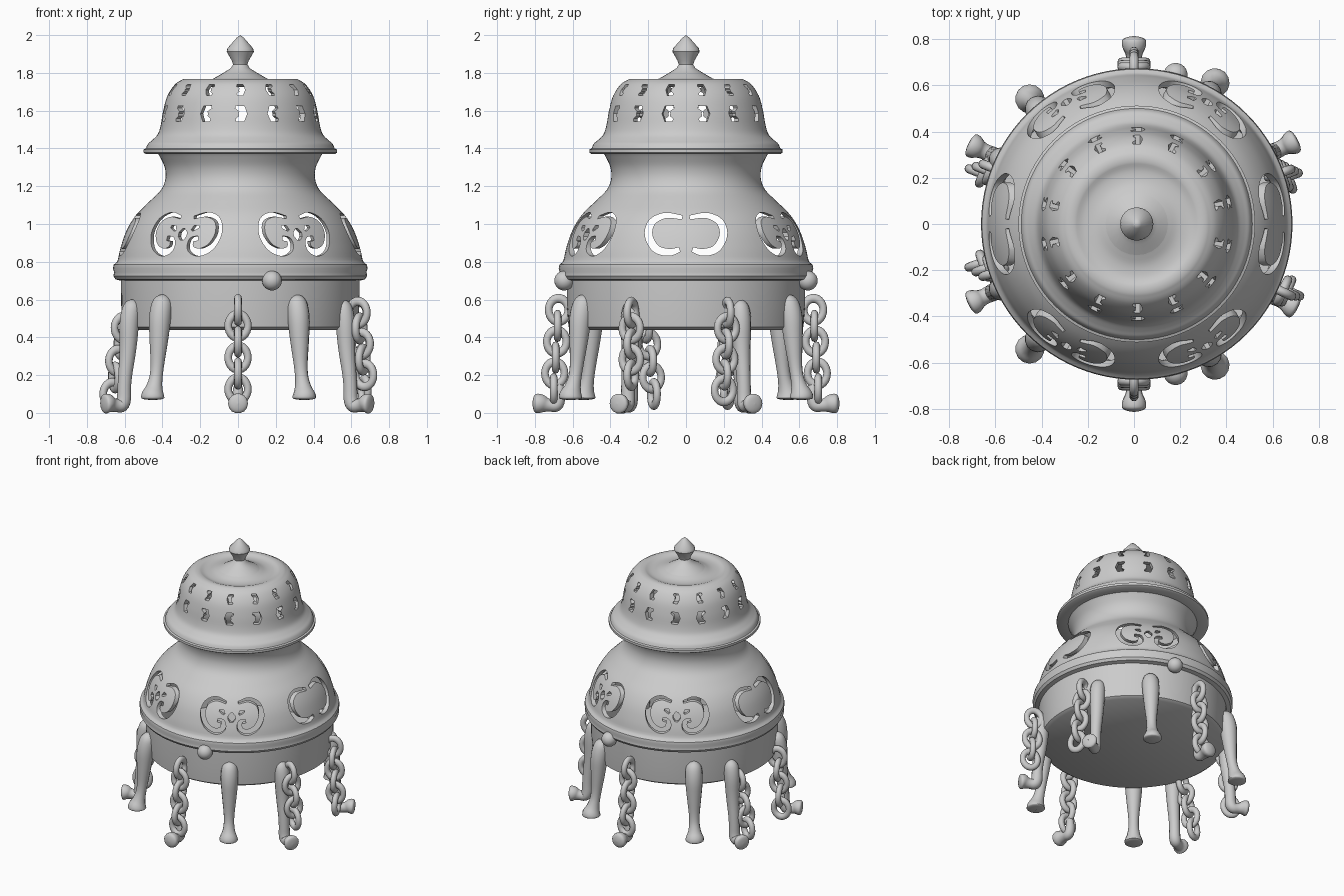
import bpy, bmesh, math
from mathutils import Vector, Matrix

if "Cube" in bpy.data.objects:
    bpy.data.objects.remove(bpy.data.objects["Cube"])

CX = 0.012  # vessel axis sits slightly off centre


def spline(pts, n=4):
    """Catmull-Rom sampling through the given points."""
    p = [Vector(q) for q in pts]
    p = [2 * p[0] - p[1]] + p + [2 * p[-1] - p[-2]]
    out = []
    for i in range(1, len(p) - 2):
        a, b, c, d = p[i - 1:i + 3]
        for k in range(n):
            t = k / n
            out.append(0.5 * (2 * b + (c - a) * t + (2 * a - 5 * b + 4 * c - d) * t * t
                              + (3 * b - a - 3 * c + d) * t ** 3))
    return [tuple(v) for v in out] + [tuple(p[-2])]


def add(name, me):
    ob = bpy.data.objects.new(name, me)
    bpy.context.collection.objects.link(ob)
    return ob


def from_bm(name, bm):
    bmesh.ops.recalc_face_normals(bm, faces=bm.faces[:])
    me = bpy.data.meshes.new(name)
    bm.to_mesh(me)
    bm.free()
    me.shade_smooth()
    me.set_sharp_from_angle(angle=math.radians(35))
    return add(name, me)


def lathe(name, prof, segs=96):
    bm = bmesh.new()
    vs = [bm.verts.new((r + 0.0, 0, z)) for r, z in prof]
    es = [bm.edges.new(e) for e in zip(vs, vs[1:])]
    bmesh.ops.spin(bm, geom=vs + es, cent=(0, 0, 0), axis=(0, 0, 1),
                   angle=2 * math.pi, steps=segs, use_merge=True)
    bmesh.ops.remove_doubles(bm, verts=bm.verts[:], dist=1e-5)
    bmesh.ops.translate(bm, verts=bm.verts[:], vec=(CX, 0, 0))
    return from_bm(name, bm)


def slot(bm, path, ang, r0, r1):
    """Radial prism following a path of (tangent offset, z, half width)."""
    rad = Vector((math.cos(ang), math.sin(ang), 0))
    tan = Vector((-math.sin(ang), math.cos(ang), 0))
    rings = []
    for i, (u, z, w) in enumerate(path):
        a, b = path[max(i - 1, 0)], path[min(i + 1, len(path) - 1)]
        d = Vector((b[0] - a[0], b[1] - a[1])).normalized()
        nu, nz = -d.y * w, d.x * w
        corners = [(u + nu, z + nz, r0), (u - nu, z - nz, r0),
                   (u - nu, z - nz, r1), (u + nu, z + nz, r1)]
        rings.append([bm.verts.new(tan * x + rad * r + Vector((CX, 0, h))) for x, h, r in corners])
    for p, q in zip(rings, rings[1:]):
        for k in range(4):
            bm.faces.new((p[k], p[(k + 1) % 4], q[(k + 1) % 4], q[k]))
    bm.faces.new(rings[0])
    bm.faces.new(rings[-1][::-1])


def cut(ob, bm):
    cutter = from_bm("cutter", bm)
    cutter.hide_render = True
    m = ob.modifiers.new("cut", 'BOOLEAN')
    m.operation, m.solver, m.object = 'DIFFERENCE', 'EXACT', cutter
    dg = bpy.context.evaluated_depsgraph_get()
    me = bpy.data.meshes.new_from_object(ob.evaluated_get(dg))
    ob.modifiers.clear()
    ob.data = me
    me.shade_smooth()
    me.set_sharp_from_angle(angle=math.radians(35))
    bpy.data.objects.remove(cutter)


# Body: hollow pot with flared neck and rim band
outer = spline([(0.648, 0.81), (0.632, 0.88), (0.60, 0.97), (0.55, 1.05), (0.48, 1.12),
                (0.42, 1.18), (0.396, 1.24), (0.40, 1.30), (0.425, 1.355), (0.44, 1.378)])
band = [(0, 0.44), (0.60, 0.44), (0.622, 0.455), (0.63, 0.56), (0.632, 0.70), (0.66, 0.707),
        (0.672, 0.725), (0.668, 0.745), (0.674, 0.765), (0.67, 0.785), (0.655, 0.797)]
inner = [(r - 0.03, z) for r, z in reversed(outer)] + [(0.60, 0.48), (0, 0.48)]
body = lathe("body", band + outer + inner)

# Scroll windows around the body
scroll = spline([(0.04, 1.035, 0.008), (0.11, 1.05, 0.012), (0.175, 1.02, 0.014), (0.198, 0.95, 0.017),
                 (0.17, 0.88, 0.02), (0.11, 0.85, 0.02), (0.06, 0.87, 0.018), (0.058, 0.915, 0.014),
                 (0.095, 0.925, 0.012)], 5)
lobe = spline([(0.02, 1.035, 0.01), (0.11, 1.045, 0.014), (0.18, 1.01, 0.018), (0.198, 0.94, 0.02),
               (0.16, 0.87, 0.02), (0.09, 0.85, 0.018), (0.035, 0.865, 0.012)], 5)
dot = [(0, 0.915, 0.01), (0, 0.935, 0.025), (0, 0.955, 0.025), (0, 0.975, 0.008)]
bead = [(0.05, 0.965, 0.006), (0.062, 0.98, 0.014), (0.085, 0.985, 0.006)]
bm = bmesh.new()
for i in range(6):
    a = i * math.pi / 3
    for path in ([lobe] if i % 3 == 0 else [scroll, bead]):
        for s in (1, -1):
            slot(bm, [(u * s, z, w) for u, z, w in path], a, 0.40, 0.80)
    if i % 3:
        slot(bm, dot, a, 0.40, 0.80)
cut(body, bm)

# Lid: hollow dome with dished top and flared lip
dome = spline([(0.30, 1.768), (0.345, 1.74), (0.385, 1.68), (0.408, 1.60), (0.422, 1.52),
               (0.437, 1.475), (0.465, 1.445), (0.488, 1.425), (0.50, 1.40)])
lid = lathe("lid", [(0, 1.80), (0.10, 1.79)] +
            spline([(0.13, 1.775), (0.18, 1.757), (0.23, 1.755), (0.27, 1.768)]) + dome +
            [(0.512, 1.395), (0.512, 1.378), (0.50, 1.37), (0.425, 1.37)] +
            [(r - 0.03, z - 0.015) for r, z in reversed(dome[:24])] + [(0.2, 1.725), (0, 1.74)])

# Two rows of crescent vents in the lid
bm = bmesh.new()
for i in range(14):
    a = -math.pi / 2 + i * 2 * math.pi / 14
    s = 1 if i % 2 else -1
    for z, k in ((1.71, 0.8), (1.585, 1.15)):
        pts = [(0.022, 0.03, 0.006), (-0.008, 0.022, 0.017), (-0.012, 0, 0.02),
               (-0.006, -0.024, 0.017), (0.02, -0.03, 0.006)]
        slot(bm, [(u * s * k, z + v * k, w * k) for u, v, w in pts], a, 0.30, 0.60)
cut(lid, bm)

# Finial
lathe("finial", [(0, 2.0), (0.02, 1.985), (0.068, 1.93), (0.072, 1.912), (0.045, 1.865), (0.038, 1.845),
                 (0.05, 1.825), (0.09, 1.80), (0.135, 1.774), (0.10, 1.76), (0, 1.76)], 24)


def limb(name, pts, ang):
    """Tapered tube in a radial plane from (radius, z, thickness) points."""
    cu = bpy.data.curves.new(name, 'CURVE')
    cu.dimensions, cu.bevel_depth, cu.bevel_resolution, cu.resolution_u = '3D', 1.0, 5, 6
    sp = cu.splines.new('NURBS')
    sp.points.add(len(pts) - 1)
    for p, (r, z, w) in zip(sp.points, pts):
        p.co = (r * math.cos(ang), r * math.sin(ang), z, 1)
        p.radius = w
    sp.order_u, sp.use_endpoint_u = 3, True
    tmp = add("tmp", cu)
    dg = bpy.context.evaluated_depsgraph_get()
    me = bpy.data.meshes.new_from_object(tmp.evaluated_get(dg))
    bpy.data.objects.remove(tmp)
    me.shade_smooth()
    add(name, me)


# Plain legs, side legs with toes, and small feet under the centre chains
plain = [(0.61, 0.625, 0.001), (0.615, 0.615, 0.05), (0.645, 0.52, 0.062), (0.655, 0.38, 0.05),
         (0.67, 0.22, 0.032), (0.69, 0.14, 0.04), (0.705, 0.09, 0.065), (0.705, 0.07, 0.06), (0.705, 0.068, 0.001)]
toed = [(0.61, 0.60, 0.001), (0.615, 0.59, 0.045), (0.64, 0.50, 0.055), (0.645, 0.34, 0.045),
        (0.67, 0.16, 0.035), (0.67, 0.035, 0.04), (0.73, 0.04, 0.032), (0.765, 0.05, 0.055),
        (0.795, 0.048, 0.05), (0.797, 0.048, 0.001)]
foot = [(0.67, 0.17, 0.001), (0.67, 0.16, 0.025), (0.67, 0.035, 0.035), (0.73, 0.04, 0.032),
        (0.77, 0.05, 0.055), (0.81, 0.05, 0.05), (0.813, 0.05, 0.001)]
for s in (1, -1):
    limb("leg_left", plain, math.atan2(s * 0.54, -0.45))
    limb("leg_right", plain, math.atan2(s * 0.61, 0.35))
    limb("toed_leg_left", toed, math.atan2(s * 0.32, -0.66))
    limb("toed_leg_right", toed, math.atan2(s * 0.34, 0.66))
    limb("chain_foot", foot, s * math.pi / 2)
    # Round knob on the rim
    bm = bmesh.new()
    bmesh.ops.create_uvsphere(bm, u_segments=24, v_segments=16, radius=0.052,
                              matrix=Matrix.Translation((0.18, s * 0.645, 0.70)))
    from_bm("rim_knob", bm)

# Chains of alternating oval links
bpy.ops.mesh.primitive_torus_add(major_segments=28, minor_segments=12, major_radius=0.052, minor_radius=0.02)
torus = bpy.context.object
link = torus.data
link.shade_smooth()
bpy.data.objects.remove(torus)


def chain(name, top, bottom, n):
    top, bottom = Vector(top), Vector(bottom)
    ang = math.atan2(top.y, top.x)
    for i in range(n):
        ob = add(name + "_link", link)
        ob.location = top.lerp(bottom, i / (n - 1))
        ob.rotation_euler = (math.pi / 2, 0, ang + (0 if i % 2 == 0 else math.pi / 2))
        ob.scale = (1, 1.18, 1)


chain("front_chain", (0, -0.675, 0.545), (0, -0.70, 0.125), 6)
chain("back_chain", (0, 0.675, 0.545), (0, 0.70, 0.125), 6)
chain("front_right_chain", (0.635, -0.29, 0.53), (0.67, -0.29, 0.20), 5)
chain("back_right_chain", (0.63, 0.22, 0.53), (0.67, 0.20, 0.12), 6)
chain("front_left_chain", (-0.605, -0.21, 0.45), (-0.665, -0.17, 0.10), 5)
chain("back_left_chain", (-0.605, 0.24, 0.45), (-0.665, 0.22, 0.10), 5)
